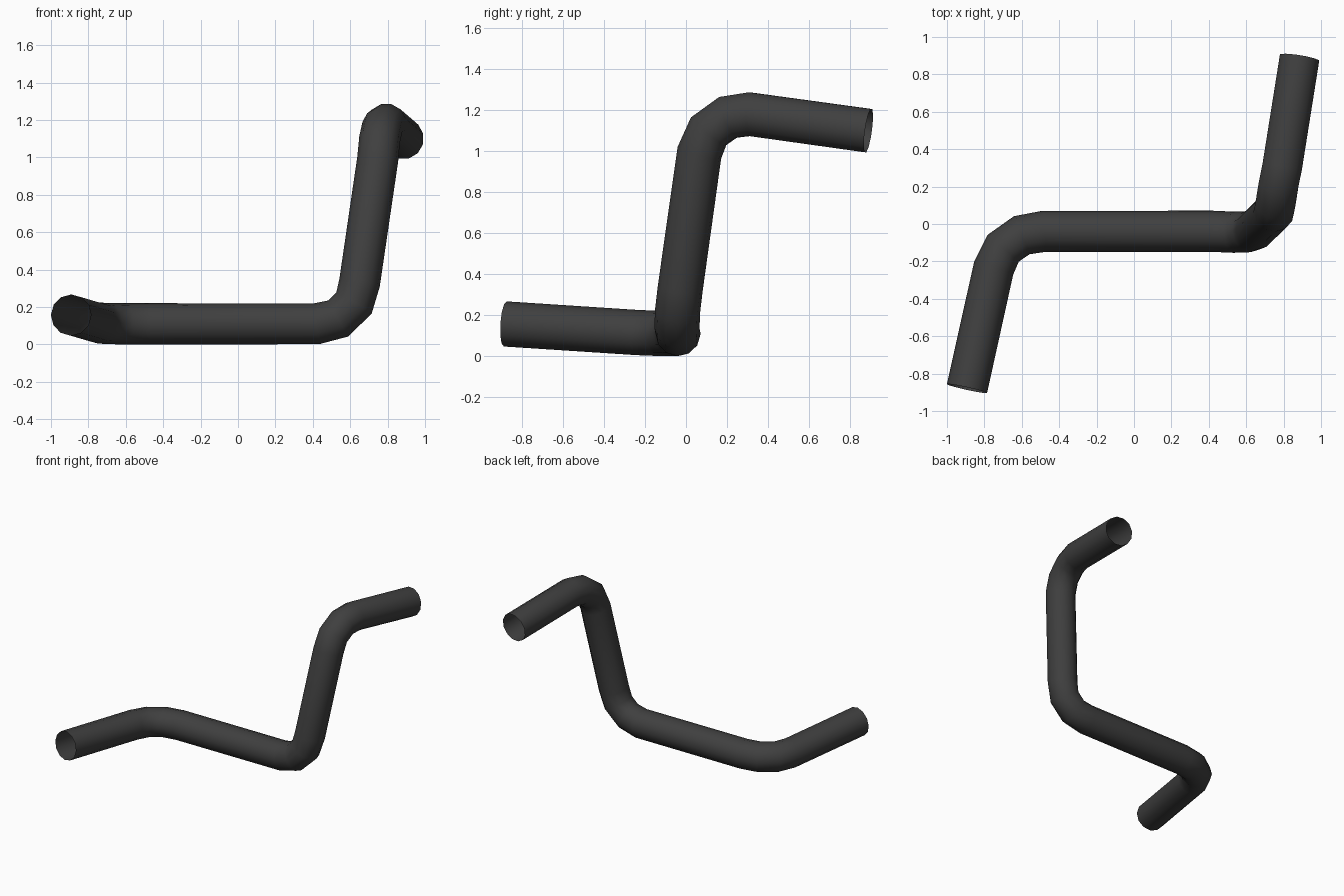
import bpy
from mathutils import Vector

cube = bpy.data.objects.get("Cube")
if cube:
    bpy.data.objects.remove(cube, do_unlink=True)

RADIUS = 0.11

# Dark rubber
rubber = bpy.data.materials.new("dark_rubber")
rubber.use_nodes = True
colour = (0.05, 0.05, 0.05, 1)
rubber.diffuse_color = colour
bsdf = next(n for n in rubber.node_tree.nodes if n.type == "BSDF_PRINCIPLED")
bsdf.inputs["Base Color"].default_value = colour
bsdf.inputs["Roughness"].default_value = 0.8

# Centre line of the bent hose: straight runs joined by three-step bends
path = [
    (-0.893, -0.88, 0.157),
    (-0.75, -0.235, 0.115), (-0.70, -0.13, 0.111), (-0.60, -0.06, 0.11), (-0.48, -0.039, 0.11),
    (0.42, -0.039, 0.11), (0.535, -0.044, 0.138), (0.62, -0.041, 0.22), (0.65, -0.028, 0.33),
    (0.747, 0.065, 0.99), (0.757, 0.11, 1.095), (0.772, 0.205, 1.163), (0.793, 0.31, 1.178),
    (0.885, 0.888, 1.098),
]
curve = bpy.data.curves.new("hose", "CURVE")
curve.dimensions = "3D"
curve.twist_mode = "MINIMUM"
curve.bevel_depth = RADIUS
curve.bevel_resolution = 4
curve.use_fill_caps = False
spline = curve.splines.new("POLY")
spline.points.add(len(path) - 1)
for point, co in zip(spline.points, path):
    point.co = (*co, 1)

# Open-ended tube mesh
hose = bpy.data.objects.new("bent_hose", curve)
bpy.context.collection.objects.link(hose)
bpy.ops.object.select_all(action="DESELECT")
hose.select_set(True)
bpy.context.view_layer.objects.active = hose
bpy.ops.object.convert(target="MESH")
hose = bpy.context.object
hose.data.materials.clear()
hose.data.materials.append(rubber)
bpy.ops.object.shade_smooth_by_angle(angle=1.0)

# Rest the hose on the ground
lowest = min(v.co.z for v in hose.data.vertices)
for v in hose.data.vertices:
    v.co -= Vector((0, 0, lowest))
